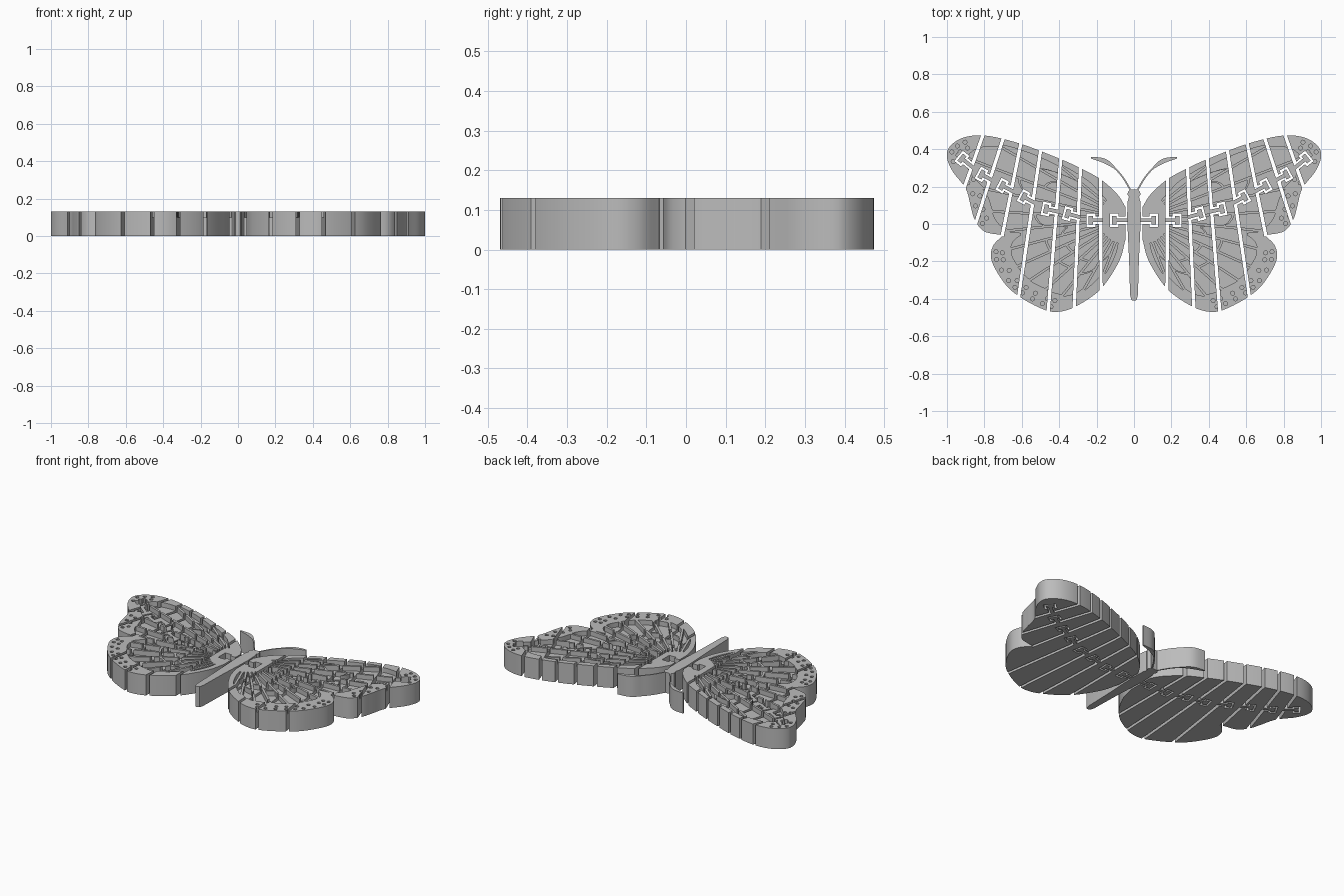
import bpy, bmesh, math
from mathutils import Vector
from mathutils.geometry import intersect_line_line_2d as cross_2d

HEIGHT, FLOOR, GAP = 0.13, 0.10, 0.018
ROOT = Vector((0.05, 0.03))
NOTCH = Vector((0.70, -0.06))

if "Cube" in bpy.data.objects:
    bpy.data.objects.remove(bpy.data.objects["Cube"])

grey = bpy.data.materials.new("plain grey")
grey.use_nodes = True
colour = (0.5, 0.5, 0.5, 1)
grey.diffuse_color = colour
grey.node_tree.nodes["Principled BSDF"].inputs["Base Color"].default_value = colour


def prism(name, loops, low, high):
    """Extrude flat polygons into one object of upright prisms."""
    bm = bmesh.new()
    for loop in loops:
        face = bm.faces.new([bm.verts.new((p[0], p[1], low)) for p in loop])
        top = bmesh.ops.extrude_face_region(bm, geom=[face], use_keep_orig=True)["geom"]
        for v in top:
            if isinstance(v, bmesh.types.BMVert):
                v.co.z = high
    bmesh.ops.recalc_face_normals(bm, faces=bm.faces)
    mesh = bpy.data.meshes.new(name)
    bm.to_mesh(mesh)
    bm.free()
    mesh.materials.append(grey)
    obj = bpy.data.objects.new(name, mesh)
    bpy.context.collection.objects.link(obj)
    return obj


def smooth_path(points, steps=6):
    """Catmull-Rom curve through the points."""
    pts = [Vector(p) for p in points]
    pts = [pts[0] * 2 - pts[1]] + pts + [pts[-1] * 2 - pts[-2]]
    out = []
    for a, b, c, d in zip(pts, pts[1:], pts[2:], pts[3:]):
        for i in range(steps):
            t = i / steps
            out.append((b * 2 + (c - a) * t + (a * 2 - b * 5 + c * 4 - d) * t**2
                        + (b * 3 - a - c * 3 + d) * t**3) / 2)
    return out + [pts[-2]]


def side(v):
    return Vector((-v.y, v.x))


def polar(angle, r):
    return Vector((math.cos(angle), math.sin(angle))) * r


def t_shape(start, head, neck, depth, span):
    """Neck running from start to a crossbar centred on head."""
    d = (head - start).normalized()
    n = side(d)
    back, front = head - d * depth / 2, head + d * depth / 2
    half = [(start, neck), (back, neck), (back, span), (front, span)]
    return ([p - n * w / 2 for p, w in half]
            + [p + n * w / 2 for p, w in reversed(half)])


def cut(obj, cutter, operation):
    cutter.hide_render = True
    mod = obj.modifiers.new("cut", 'BOOLEAN')
    mod.operation, mod.solver, mod.object = operation, 'EXACT', cutter
    mod.use_self = True


def finish_mirrored(obj):
    """Mirror to the other side and bake the modifiers into the mesh."""
    obj.modifiers.new("mirror", 'MIRROR').use_mirror_merge = False
    graph = bpy.context.evaluated_depsgraph_get()
    mesh = bpy.data.meshes.new_from_object(obj.evaluated_get(graph))
    obj.modifiers.clear()
    obj.data = mesh


# Wing outline
fore = smooth_path([(.045, .09), (.09, .16), (.18, .24), (.29, .3), (.4, .35), (.61, .43),
                    (.8, .473), (.93, .455), (1, .385), (.975, .29), (.9, .19),
                    (.872, .09), (.85, .02), (.8, -.04), NOTCH])
hind = smooth_path([NOTCH, (.755, -.12), (.76, -.2), (.69, -.32), (.61, -.39), (.5, -.45),
                    (.42, -.47), (.32, -.445), (.18, -.35), (.08, -.2), (.045, -.08)])
outline = [Vector((min(p.x, 1), p.y)) for p in fore + hind[1:]]

# Borders between segments, from the body out to beyond the tip
borders = [((.03, .5), (.03, -.5)), ((.18, .36), (.175, -.5)), ((.281, .42), (.325, -.56)),
           ((.382, .47), (.468, -.58)), ((.482, .51), (.635, -.51)), ((.583, .54), (.705, -.065)),
           ((.673, .54), (.87, -.07)), ((.774, .57), (.92, .16)), ((1.2, .8), (1.2, -.2))]
borders = [(Vector(a), Vector(b)) for a, b in borders]


def slab(left, right):
    """Region between two borders, half a gap in from each."""
    (a, b), (c, d) = left, right
    n, m = (side((q - p).normalized()) * GAP / 2 for p, q in (left, right))
    corner = [(1.1, -.1), (1.1, -.6)] if right == borders[5] else []
    return [a + n, b + n] + corner[::-1] + [d - m, c - m]


# Chain of joints, each link reaching through a border into the next segment
heads = [Vector(p) for p in [(0, .02), (.105, .02), (.23, .02), (.355, .055), (.47, .08),
                             (.59, .145), (.705, .205), (.815, .265), (.92, .35)]]
sockets, links = [], []
for a, b, (top, bottom) in zip(heads, heads[1:], borders):
    mid = cross_2d(a, b, top, bottom)
    d = (b - a).normalized()
    sockets.append(t_shape(mid, b, .04, .046, .072))
    links.append(t_shape(mid - d * .03, b, .02, .024, .048))


# Recessed cells between the veins
def reach(angle):
    far = ROOT + polar(angle, 2)
    hits = [cross_2d(ROOT, far, p, q) for p, q in zip(outline, outline[1:])]
    return min(((h - ROOT).length for h in hits if h), default=0)


def cell(a0, a1, inner, outer):
    """Fan-shaped cell; inner and outer are shares of the space inside the border."""
    def arc(share, steps, inset):
        pts = []
        for i in range(steps + 1):
            t = i / steps
            r = .13 + (reach(a0 + (a1 - a0) * t) - .235) * share + inset
            edge = .007 / r
            pts.append(ROOT + polar(a0 + edge + (a1 - a0 - 2 * edge) * t, r))
        return pts
    return arc(inner, 4, .007) + arc(outer, 6, -.007)[::-1]


pockets = []
STEP = math.radians(9)
for i in range(16):
    a0 = math.radians(-78) + i * STEP
    room = min(reach(a0), reach(a0 + STEP)) - .235
    split = .42 if i % 2 else .6
    if room > .15:
        pockets += [cell(a0, a0 + STEP, 0, split), cell(a0, a0 + STEP, split, 1)]
    elif room > .04:
        pockets.append(cell(a0, a0 + STEP, 0, 1))

# Two rows of round dimples along the outer border
for row, spacing in ((.026, .05), (.06, .065)):
    travelled = 0
    for p, q in zip(outline, outline[1:]):
        travelled += (q - p).length
        inward = -side((q - p).normalized())
        if travelled < spacing or p.x < .25 or (p - NOTCH).length < .1:
            continue
        if -inward.dot((p - ROOT).normalized()) > .72:
            travelled = 0
            pockets.append([p + inward * row + polar(k * math.pi / 4, .011)
                            for k in range(8)])

# Wing segments, one per side for each stretch between borders
cell_cutter = prism("cell_cutter", pockets, FLOOR, .3)
cutters = [cell_cutter]
for left, right, socket in zip(borders, borders[1:], sockets):
    segment = prism("wing_segment_pair", [outline], 0, HEIGHT)
    region = prism("segment_region", [slab(left, right)], -.1, .4)
    socket_cutter = prism("socket_cutter", [socket], -.2, .5)
    cut(segment, region, 'INTERSECT')
    cut(segment, socket_cutter, 'DIFFERENCE')
    cut(segment, cell_cutter, 'DIFFERENCE')
    finish_mirrored(segment)
    cutters += [region, socket_cutter]
for cutter in cutters:
    bpy.data.objects.remove(cutter)

# Joint links
finish_mirrored(prism("joint_links", links, 0, FLOOR))

# Body
profile = [(.185, .015), (.175, .03), (.16, .036), (.145, .027), (.12, .034), (.04, .037),
           (-.05, .033), (-.2, .026), (-.38, .021), (-.405, .014), (-.41, .006)]
prism("body", [[(w, y) for y, w in profile] + [(-w, y) for y, w in reversed(profile)]],
      0, HEIGHT)

# Antennae with thickened tips
path = smooth_path([(.012, .17), (.06, .25), (.11, .305), (.16, .338), (.23, .355)])
left, right = [], []
for i, p in enumerate(path):
    t = i / (len(path) - 1)
    d = (path[min(i + 1, len(path) - 1)] - path[max(i - 1, 0)]).normalized()
    w = .004 + .008 * max(0, math.sin(math.pi * (t - .45) / .56)) if t > .45 else .004
    left.append(p + side(d) * w)
    right.append(p - side(d) * w)
finish_mirrored(prism("antennae", [left + right[::-1]], 0, HEIGHT))

# Smooth the curved walls
bpy.ops.object.select_all(action='DESELECT')
for obj in bpy.context.collection.objects:
    if obj.type == 'MESH':
        obj.select_set(True)
        bpy.context.view_layer.objects.active = obj
bpy.ops.object.shade_smooth_by_angle(angle=math.radians(30))
